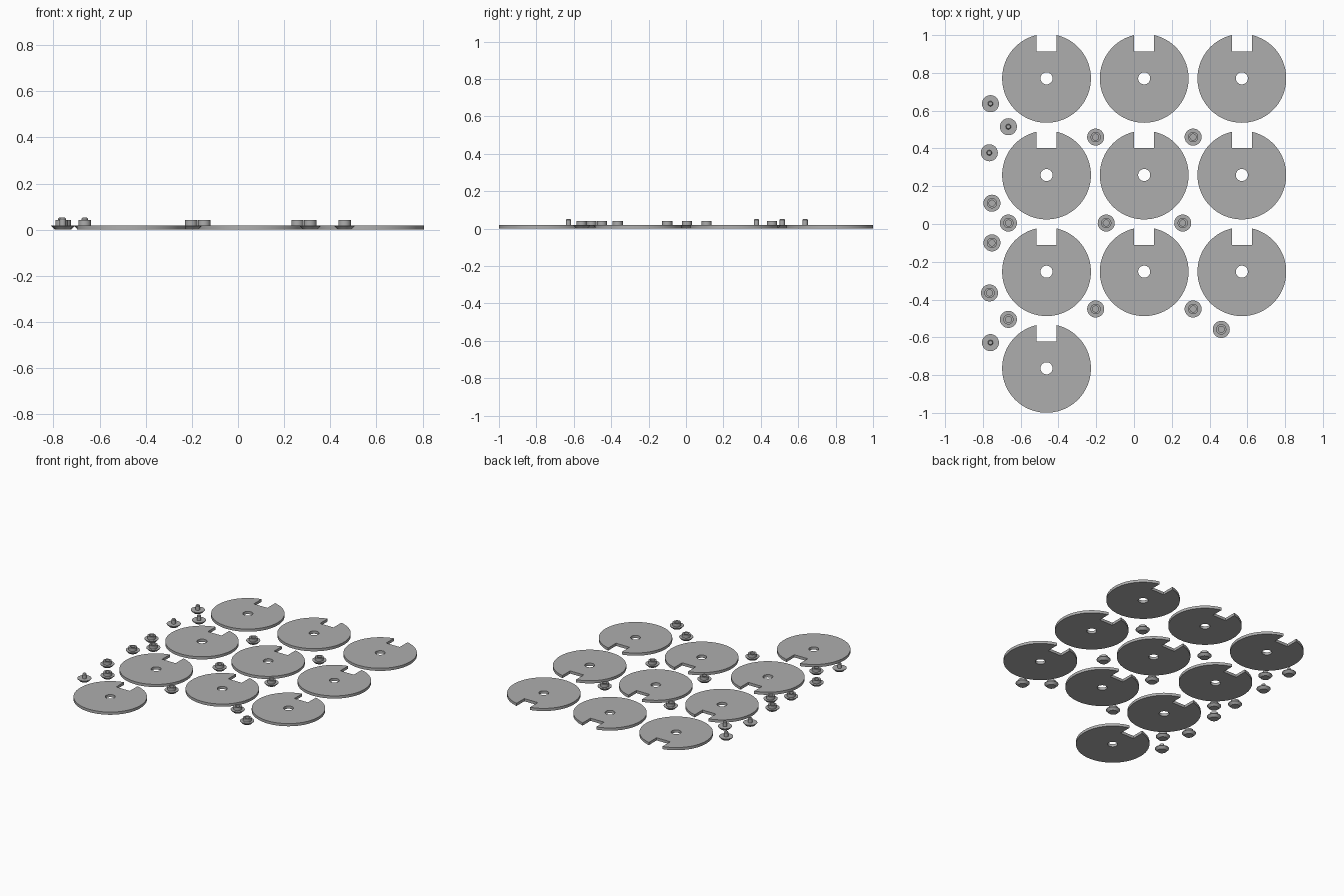
import bpy, bmesh, math

if "Cube" in bpy.data.objects:
    bpy.data.objects.remove(bpy.data.objects["Cube"])

grey = bpy.data.materials.new("plain grey")
grey.diffuse_color = (0.42, 0.42, 0.42, 1)
grey.use_nodes = True
grey.node_tree.nodes["Principled BSDF"].inputs["Base Color"].default_value = grey.diffuse_color


def finish(bm, name):
    bmesh.ops.recalc_face_normals(bm, faces=bm.faces[:])
    mesh = bpy.data.meshes.new(name)
    bm.to_mesh(mesh)
    bm.free()
    mesh.materials.append(grey)
    obj = bpy.data.objects.new(name, mesh)
    bpy.context.collection.objects.link(obj)
    bpy.ops.object.select_all(action='DESELECT')
    obj.select_set(True)
    bpy.context.view_layer.objects.active = obj
    bpy.ops.object.shade_smooth_by_angle(angle=math.radians(30))
    return obj


def place(source, spots):
    """Put the part at the first spot and linked copies at the others."""
    source.location = (*spots[0], 0)
    for x, y in spots[1:]:
        copy = source.copy()
        copy.location = (x, y, 0)
        bpy.context.collection.objects.link(copy)


def notched_disc(name, radius, half_notch, notch_y, hole, height, n=96):
    bm = bmesh.new()
    # rim from the right notch corner clockwise to the left one
    a = math.asin(half_notch / radius)
    angles = [a + (2 * math.pi - 2 * a) * i / n for i in range(n + 1)]
    outer = [(radius * math.sin(t), radius * math.cos(t)) for t in angles]
    outer += [(-half_notch, notch_y), (half_notch, notch_y)]
    inner = [(hole * math.cos(2 * math.pi * i / 32),
              hole * math.sin(2 * math.pi * i / 32)) for i in range(32)]
    edges = []
    for loop in (outer, inner):
        vs = [bm.verts.new((x, y, 0)) for x, y in loop]
        edges += [bm.edges.new((vs[i - 1], vs[i])) for i in range(len(vs))]
    bmesh.ops.triangle_fill(bm, edges=edges, use_beauty=True)
    ext = bmesh.ops.extrude_face_region(bm, geom=bm.faces[:])
    top = [v for v in ext["geom"] if isinstance(v, bmesh.types.BMVert)]
    bmesh.ops.translate(bm, verts=top, vec=(0, 0, height))
    return finish(bm, name)


def turned(name, profile, n=40):
    """Spin an (r, z) profile that starts and ends on the axis."""
    bm = bmesh.new()
    vs = [bm.verts.new((r, 0, z)) for r, z in profile]
    edges = [bm.edges.new(p) for p in zip(vs, vs[1:])]
    bmesh.ops.spin(bm, geom=vs + edges, cent=(0, 0, 0), axis=(0, 0, 1),
                   angle=2 * math.pi, steps=n)
    bmesh.ops.remove_doubles(bm, verts=bm.verts[:], dist=1e-5)
    return finish(bm, name)


# Large discs: a three by three grid and one extra in the front left
disc_spots = [(-0.463 + 0.517 * c, 0.771 - 0.5117 * r)
              for r in range(4) for c in range(3) if r < 3 or c == 0]
place(notched_disc("notched_disc", 0.235, 0.053, 0.142, 0.032, 0.019),
      disc_spots)

# Button foot shared by both kinds of stud: tapered below, thin rim
foot = [(0, 0), (0.029, 0), (0.045, 0.016), (0.045, 0.019)]

# Socket studs with a hollow collar
socket = foot + [(0.027, 0.019), (0.027, 0.041), (0.016, 0.041),
                 (0.016, 0.015), (0, 0.015)]
place(turned("socket_stud", socket),
      [(-0.752, 0.11), (-0.665, 0.005), (-0.752, -0.1), (-0.765, -0.365),
       (-0.665, -0.505), (-0.203, 0.46), (0.313, 0.46), (-0.147, 0.005),
       (0.258, 0.005), (-0.203, -0.45), (0.313, -0.45), (0.462, -0.558)])

# Pin studs with a slim chamfered post
pin = foot + [(0.014, 0.019), (0.014, 0.047), (0.010, 0.052), (0, 0.052)]
place(turned("pin_stud", pin),
      [(-0.76, 0.637), (-0.665, 0.515), (-0.766, 0.377), (-0.76, -0.628)])
